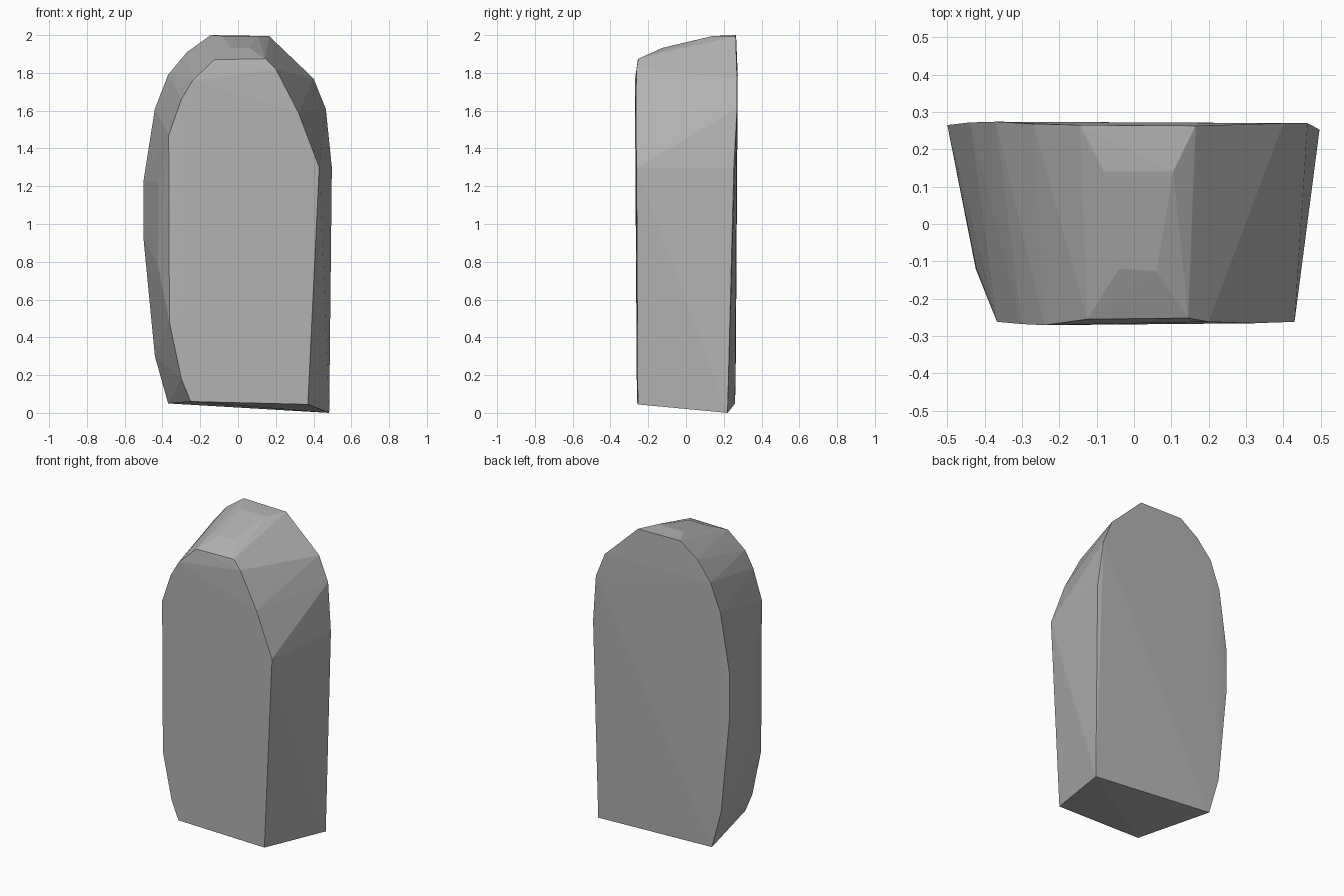
import bpy
import bmesh

cube = bpy.data.objects.get("Cube")
if cube:
    bpy.data.objects.remove(cube, do_unlink=True)

# Stone colour
stone = bpy.data.materials.new("stone grey")
stone.use_nodes = True
colour = (0.45, 0.45, 0.45, 1.0)
stone.diffuse_color = colour
bsdf = stone.node_tree.nodes["Principled BSDF"]
bsdf.inputs["Base Color"].default_value = colour
bsdf.inputs["Roughness"].default_value = 0.9

# Narrow chipped outline of the front face
front = [
    (-0.25, -0.26, 0.06), (0.37, -0.255, 0.045), (0.43, -0.262, 1.30),
    (0.32, -0.266, 1.59), (0.20, -0.262, 1.82), (0.145, -0.252, 1.875),
    (-0.125, -0.255, 1.87), (-0.24, -0.271, 1.76), (-0.30, -0.268, 1.66),
    (-0.367, -0.262, 1.47), (-0.363, -0.26, 0.48), (-0.30, -0.26, 0.18),
]

# Wider outline of the back face
back = [
    (-0.37, 0.26, 0.05), (-0.44, 0.264, 0.30), (-0.50, 0.265, 0.92),
    (-0.50, 0.265, 1.23), (-0.44, 0.272, 1.61), (-0.37, 0.274, 1.79),
    (-0.27, 0.268, 1.91), (-0.145, 0.265, 2.00), (0.165, 0.263, 1.995),
    (0.40, 0.27, 1.77), (0.465, 0.27, 1.61), (0.497, 0.253, 1.30),
    (0.483, 0.22, 0.0),
]

# Extra corners of the worn top and left side
worn = [
    (-0.08, 0.14, 1.995), (0.105, 0.14, 1.995),
    (-0.04, -0.12, 1.932), (0.06, -0.126, 1.932),
    (-0.422, -0.12, 1.22), (-0.424, -0.12, 0.78),
]

# Wrap the corners in one faceted solid
bm = bmesh.new()
for point in front + back + worn:
    bm.verts.new(point)
hull = bmesh.ops.convex_hull(bm, input=bm.verts)
spare = {v for v in hull["geom_interior"] + hull["geom_unused"]
         if isinstance(v, bmesh.types.BMVert)}
bmesh.ops.delete(bm, geom=list(spare), context="VERTS")
bmesh.ops.recalc_face_normals(bm, faces=bm.faces)

mesh = bpy.data.meshes.new("standing_stone")
bm.to_mesh(mesh)
bm.free()
mesh.materials.append(stone)
bpy.context.collection.objects.link(bpy.data.objects.new("standing_stone", mesh))
